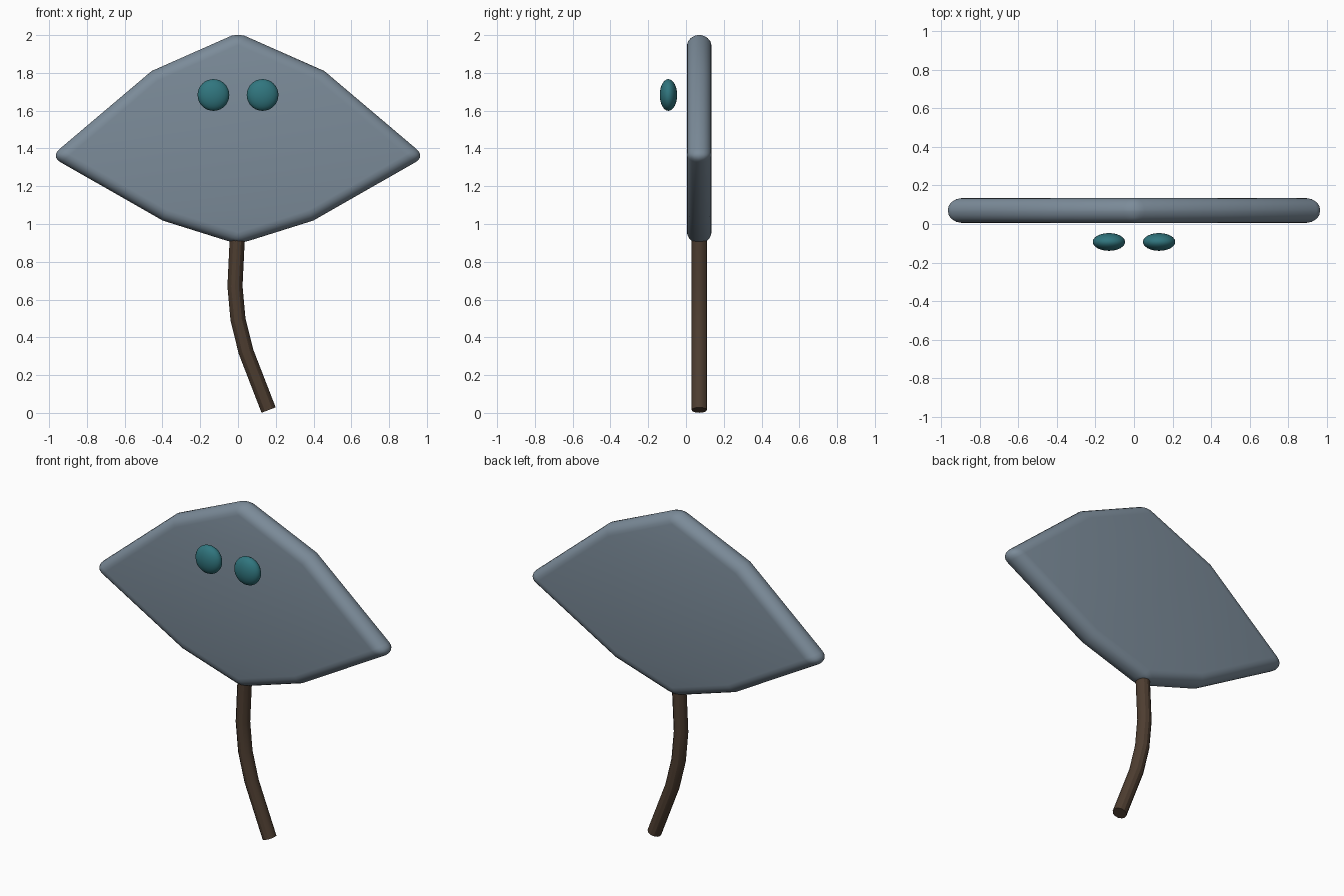
import bpy, bmesh

if "Cube" in bpy.data.objects:
    bpy.data.objects.remove(bpy.data.objects["Cube"])


def paint(obj, name, rgb):
    mat = bpy.data.materials.new(name)
    mat.diffuse_color = (*rgb, 1)
    mat.use_nodes = True
    mat.node_tree.nodes["Principled BSDF"].inputs["Base Color"].default_value = mat.diffuse_color
    obj.data.materials.append(mat)
    return mat


def activate(obj):
    bpy.ops.object.select_all(action='DESELECT')
    obj.select_set(True)
    bpy.context.view_layer.objects.active = obj


PLATE_Y = 0.07      # middle of the plate and tail
HALF_THICK = 0.065

# body: kite-like flat plate with rounded edges, half profile mirrored
half = [(0, 2.012), (0.457, 1.81), (0.992, 1.357), (0.398, 1.018), (0, 0.893)]
outline = half + [(-x, z) for x, z in reversed(half[1:-1])]
bm = bmesh.new()
face = bm.faces.new([bm.verts.new((x, PLATE_Y - HALF_THICK, z)) for x, z in outline])
ext = bmesh.ops.extrude_face_region(bm, geom=[face])
new_verts = [g for g in ext["geom"] if isinstance(g, bmesh.types.BMVert)]
bmesh.ops.translate(bm, verts=new_verts, vec=(0, 2 * HALF_THICK, 0))
bmesh.ops.recalc_face_normals(bm, faces=bm.faces)
mesh = bpy.data.meshes.new("body")
bm.to_mesh(mesh)
bm.free()
body = bpy.data.objects.new("body", mesh)
bpy.context.collection.objects.link(body)
paint(body, "slate", (0.20, 0.26, 0.32))
bevel = body.modifiers.new("round_edges", 'BEVEL')
bevel.width = 0.06
bevel.segments = 5
bevel.limit_method = 'ANGLE'
bevel.angle_limit = 0.5236
activate(body)
bpy.ops.object.modifier_apply(modifier=bevel.name)
bpy.ops.object.shade_smooth_by_angle()

# eyes: flattened balls floating just in front of the plate
eye_mat = None
for side, x in (("left", -0.13), ("right", 0.13)):
    bpy.ops.mesh.primitive_uv_sphere_add(segments=24, ring_count=16, radius=1,
                                         location=(x, -0.093, 1.683))
    eye = bpy.context.object
    eye.name = side + "_eye"
    eye.scale = (0.084, 0.046, 0.084)
    bpy.ops.object.shade_smooth()
    if eye_mat:
        eye.data.materials.append(eye_mat)
    else:
        eye_mat = paint(eye, "teal", (0.03, 0.18, 0.21))

# tail: bent round rod hanging under the plate
path = [(0, 0.97), (-0.006, 0.88), (-0.016, 0.67), (0, 0.495), (0.042, 0.325), (0.162, 0.015)]
curve = bpy.data.curves.new("tail", 'CURVE')
curve.dimensions = '3D'
curve.bevel_depth = 0.04
curve.bevel_resolution = 4
curve.use_fill_caps = True
spline = curve.splines.new('POLY')
spline.points.add(len(path) - 1)
for p, (x, z) in zip(spline.points, path):
    p.co = (x, PLATE_Y, z, 1)
tail = bpy.data.objects.new("tail", curve)
bpy.context.collection.objects.link(tail)
paint(tail, "brown", (0.075, 0.047, 0.03))
activate(tail)
bpy.ops.object.convert(target='MESH')
bpy.ops.object.shade_smooth_by_angle()
